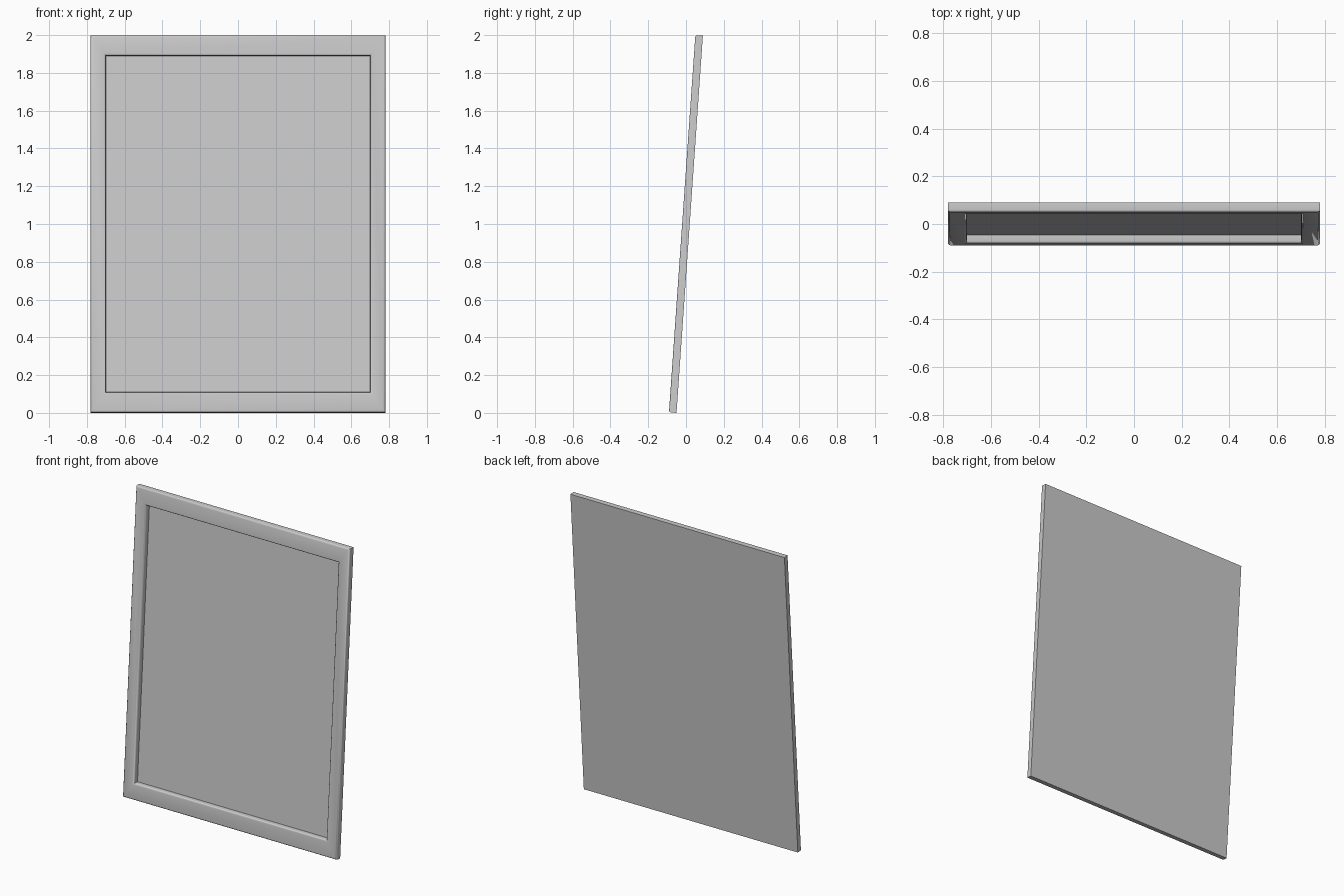
import bpy, bmesh, math
from mathutils import Matrix, Vector

if "Cube" in bpy.data.objects:
    bpy.data.objects.remove(bpy.data.objects["Cube"])

TILT = math.radians(4)
HX, HZ = 0.78, 1.001      # outer half sizes
OX, OZ = 0.70, 0.893      # opening half sizes
T, BOARD, B, SEG = 0.04, 0.004, 0.011, 3
front, back = -T / 2, T / 2

bm = bmesh.new()


def ring(hx, hz, y):
    return [bm.verts.new((sx * hx, y, sz * hz))
            for sx, sz in ((-1, -1), (1, -1), (1, 1), (-1, 1))]


# Rings from the back edge, round the frame moulding, into the recess
rings = [ring(HX, HZ, back)]
arc = [i / SEG * math.pi / 2 for i in range(SEG + 1)]
for a in arc:             # rounded outer front edge
    d = B * (1 - math.cos(a))
    rings.append(ring(HX - d, HZ - d, front + B * (1 - math.sin(a))))
for a in reversed(arc):   # rounded inner front edge
    d = B * (1 - math.cos(a))
    rings.append(ring(OX + d, OZ + d, front + B * (1 - math.sin(a))))
rings.append(ring(OX, OZ, back - BOARD))

for r, s in zip(rings, rings[1:]):
    for i in range(4):
        j = (i + 1) % 4
        bm.faces.new((r[i], r[j], s[j], s[i]))

# Back face and recessed panel face
bm.faces.new(rings[0])
bm.faces.new(rings[-1])
bmesh.ops.recalc_face_normals(bm, faces=bm.faces[:])

# Lean backwards, then rest on the floor and centre front to back
bm.transform(Matrix.Rotation(-TILT, 4, 'X'))
ys = [v.co.y for v in bm.verts]
low = min(v.co.z for v in bm.verts)
bmesh.ops.translate(bm, verts=bm.verts[:],
                    vec=Vector((0, -(min(ys) + max(ys)) / 2, -low)))

mesh = bpy.data.meshes.new("leaning_framed_panel")
bm.to_mesh(mesh)
bm.free()
obj = bpy.data.objects.new("leaning_framed_panel", mesh)
bpy.context.collection.objects.link(obj)

# Smooth the moulding, keep flat faces crisp
bpy.context.view_layer.objects.active = obj
obj.select_set(True)
bpy.ops.object.shade_smooth_by_angle(angle=math.radians(35))
